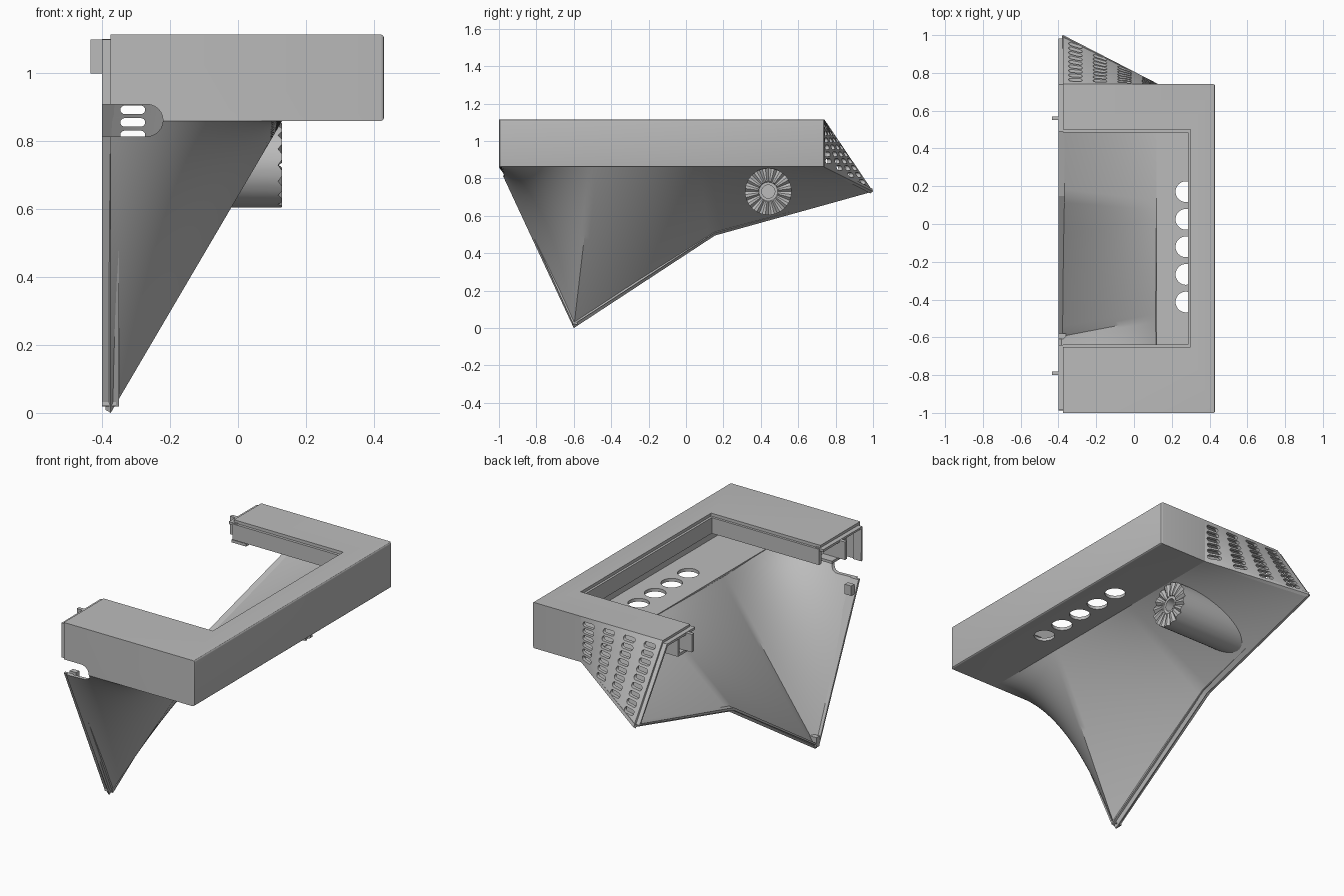
import bpy, bmesh, math
from mathutils import Vector

if "Cube" in bpy.data.objects:
    bpy.data.objects.remove(bpy.data.objects["Cube"], do_unlink=True)

grey = bpy.data.materials.new("plain_grey")
grey.use_nodes = True
COLOR = (0.5, 0.5, 0.5, 1)
grey.diffuse_color = COLOR
grey.node_tree.nodes["Principled BSDF"].inputs["Base Color"].default_value = COLOR

X0, X1, XF = -0.375, 0.43, 0.13      # split plane, outer side, funnel edge
Y0, Y1 = -1.0, 0.74                  # frame ends
Z0, Z1 = 0.86, 1.115                 # frame floor and top
WALL = 0.018


def finish(name, bm):
    mesh = bpy.data.meshes.new(name)
    bm.to_mesh(mesh)
    bm.free()
    ob = bpy.data.objects.new(name, mesh)
    mesh.materials.append(grey)
    bpy.context.collection.objects.link(ob)
    return ob


def activate(ob):
    bpy.ops.object.select_all(action='DESELECT')
    ob.select_set(True)
    bpy.context.view_layer.objects.active = ob


def apply(ob, kind, **settings):
    mod = ob.modifiers.new(kind, kind)
    for key, value in settings.items():
        setattr(mod, key, value)
    activate(ob)
    bpy.ops.object.modifier_apply(modifier=mod.name)


def smooth(ob, angle=30):
    activate(ob)
    bpy.ops.object.shade_smooth_by_angle(angle=math.radians(angle))


def add_box(bm, x, y, z):
    verts = bmesh.ops.create_cube(bm, size=1)["verts"]
    for v in verts:
        v.co = [(r[0] + r[1]) / 2 + c * (r[1] - r[0]) for c, r in zip(v.co, (x, y, z))]
    return verts


def box(name, x, y, z):
    bm = bmesh.new()
    add_box(bm, x, y, z)
    return finish(name, bm)


def cut(target, cutter, keep=False):
    apply(target, 'BOOLEAN', object=cutter, operation='DIFFERENCE', solver='EXACT')
    if keep:
        cutter.hide_render = True
    else:
        bpy.data.objects.remove(cutter, do_unlink=True)


def add_prism(bm, outline, axis, depth):
    """Extrude a flat outline along an axis vector."""
    face = bm.faces.new([bm.verts.new(p) for p in outline])
    out = bmesh.ops.extrude_face_region(bm, geom=[face])["geom"]
    for g in out:
        if isinstance(g, bmesh.types.BMVert):
            g.co += Vector(axis) * depth
    bmesh.ops.recalc_face_normals(bm, faces=bm.faces)


def stadium(cx, cz, half, r, y, n=8):
    pts = []
    for side, start in ((1, -90), (-1, 90)):
        for i in range(n + 1):
            a = math.radians(start + 180 * i / n)
            pts.append((cx + side * half + r * math.cos(a), y, cz + r * math.sin(a)))
    return pts


def patch(bm, corners, n):
    """Ruled four-corner surface."""
    a, b, c, d = map(Vector, corners)
    grid = [[bm.verts.new(a.lerp(b, i / n).lerp(d.lerp(c, i / n), j / n))
             for i in range(n + 1)] for j in range(n + 1)]
    for j in range(n):
        for i in range(n):
            bm.faces.new((grid[j][i], grid[j][i + 1], grid[j + 1][i + 1], grid[j + 1][i]))


# Frame: hollow box with window, floor opening and a row of round holes
frame = box("frame", (X0, X1), (Y0, Y1), (Z0, Z1))
bm = bmesh.new()
bm.from_mesh(frame.data)
edges = [e for e in bm.edges if all(v.co.x > 0 for v in e.verts)]
bmesh.ops.bevel(bm, geom=edges, offset=0.01, segments=3, affect='EDGES', profile=0.5)
bm.to_mesh(frame.data)
bm.free()
inner_y = (Y0 + WALL, Y1 - WALL)
for x_end, y, z in ((X1 - WALL, inner_y, (Z0 + WALL, Z1 - WALL)),
                    (XF - 0.012, inner_y, (0.8, 0.95)),
                    (XF - 0.01, (0.6, 0.8), (0.8, Z1 - WALL)),
                    (0.30, (-0.65, 0.5), (1.0, 1.2))):
    cut(frame, box("cutter", (-0.5, x_end), y, z))
bm = bmesh.new()
for i in range(5):
    y = -0.413 + 0.146 * i
    ring = [(0.275 + 0.055 * math.cos(math.tau * k / 32),
             y + 0.055 * math.sin(math.tau * k / 32), 0.8) for k in range(32)]
    add_prism(bm, ring, (0, 0, 1), 0.12)
cut(frame, finish("cutter", bm))

# Funnel shell: three ruled surfaces meeting at the low point
tip, valley, low = (X0, 1.0, 0.73), (X0, 0.155, 0.495), (X0, -0.6, 0.0)
ridge, bend, corner = (XF, -0.5, Z0), (XF, 0.1, Z0), (XF, Y1, Z0)
bm = bmesh.new()
patch(bm, ((X0, Y0, Z0), (XF, Y0, Z0), ridge, low), 24)
patch(bm, (ridge, bend, valley, low), 24)
patch(bm, (bend, corner, tip, valley), 24)
bmesh.ops.remove_doubles(bm, verts=bm.verts, dist=0.0005)
funnel = finish("funnel", bm)
apply(funnel, 'SOLIDIFY', thickness=WALL, offset=1)

# Sloped vent panel with slot columns
bm = bmesh.new()
patch(bm, ((XF, Y1, Z1), (X0, Y1, Z1), tip, corner), 8)
vent = finish("vent_panel", bm)
apply(vent, 'SOLIDIFY', thickness=WALL, offset=1)
bm = bmesh.new()
for x in (-0.31, -0.18, -0.05, 0.08):
    bottom = 0.73 + 0.13 * (x - X0) / (XF - X0)
    z = 1.078
    while z > bottom + 0.025:
        add_prism(bm, stadium(x, z, 0.024, 0.0125, 0.6), (0, 1, 0), 0.6)
        z -= 0.037
cut(vent, finish("cutter", bm))

# Tongue running round the split edge
path = [(-0.64, 1.095), (-0.98, 1.095), (-0.98, 0.865), (-0.6, 0.025),
        (0.15, 0.515), (0.975, 0.742), (0.735, 1.095), (0.49, 1.095)]
bm = bmesh.new()
rows = [[bm.verts.new((x, y, z)) for y, z in path] for x in (-0.4, -0.35)]
for i in range(len(path) - 1):
    bm.faces.new((rows[0][i], rows[0][i + 1], rows[1][i + 1], rows[1][i]))
bmesh.ops.recalc_face_normals(bm, faces=bm.faces)
tongue = finish("tongue", bm)
apply(tongue, 'SOLIDIFY', thickness=0.014, offset=0)

# Cable notch with a rounded end, through the front wall
bm = bmesh.new()
add_prism(bm, stadium(-0.39, 0.862, 0.122, 0.047, -1.1, 12), (0, 1, 0), 0.2)
notch = finish("cutter", bm)
for part in (frame, funnel, tongue):
    cut(part, notch, keep=True)
bpy.data.objects.remove(notch, do_unlink=True)
for part in (frame, funnel, vent):
    smooth(part)

# Window lip: stepped ledge on three sides
bm = bmesh.new()
add_box(bm, (0.287, 0.315), (-0.66, 0.51), (1.01, 1.098))
add_box(bm, (X0, 0.30), (0.485, 0.51), (1.01, 1.098))
add_box(bm, (X0, 0.30), (-0.66, -0.637), (1.01, 1.098))
finish("window_lip", bm)

# Snap clips and their brackets, then small alignment tabs
for name, y, s in (("front", -0.79, -1), ("back", 0.56, 1)):
    box(name + "_clip", (-0.435, -0.3), (y - 0.01, y + 0.01), (1.0, 1.1))
    bm = bmesh.new()
    add_box(bm, (-0.39, -0.3), (y - 0.06, y + 0.06), (0.985, 1.0))
    add_box(bm, (-0.39, -0.3), (y + s * 0.06 - 0.007, y + s * 0.06 + 0.007), (0.985, 1.1))
    finish(name + "_bracket", bm)
for name, y, z in (("low", -0.6, 0.045), ("high", -0.905, 0.775)):
    box(name + "_tab", (-0.4, -0.36), (y - 0.008, y + 0.02), (z - 0.025, z + 0.03))


# Pivot boss: toothed end face with a bore, trimmed to the funnel wall
def wall_x(y, z):
    s = t = 0.5
    for _ in range(30):
        base = valley[2] + (tip[2] - valley[2]) * t
        s = min(1, max(0, (z - base) / (Z0 - base)))
        start = valley[1] + (bend[1] - valley[1]) * s
        end = tip[1] + (corner[1] - tip[1]) * s
        t = (y - start) / (end - start)
    return X0 + (XF - X0) * s - 0.008


bm = bmesh.new()
N, cy, cz = 48, 0.44, 0.73
rings = []
for radius, x in ((0.125, None), (0.125, XF), (0.055, XF), (0.05, XF - 0.01),
                  (0.035, XF - 0.01), (0.035, 0.0)):
    ring = []
    for k in range(N):
        a = math.tau * k / N
        y, z = cy + radius * math.cos(a), cz + radius * math.sin(a)
        tooth = 0.012 if x == XF and k % 3 == 0 else 0
        ring.append(bm.verts.new((wall_x(y, z) if x is None else x - tooth, y, z)))
    rings.append(ring)
for a, b in zip(rings, rings[1:]):
    for k in range(N):
        bm.faces.new((a[k], a[(k + 1) % N], b[(k + 1) % N], b[k]))
bm.faces.new(rings[-1])
bmesh.ops.recalc_face_normals(bm, faces=bm.faces)
# open shell: make sure the outer wall faces outward
bm.faces.ensure_lookup_table()
f = bm.faces[0]
if f.normal.dot(f.calc_center_median() - Vector((0, cy, cz))) < 0:
    bmesh.ops.reverse_faces(bm, faces=bm.faces)
smooth(finish("pivot_boss", bm), 20)
